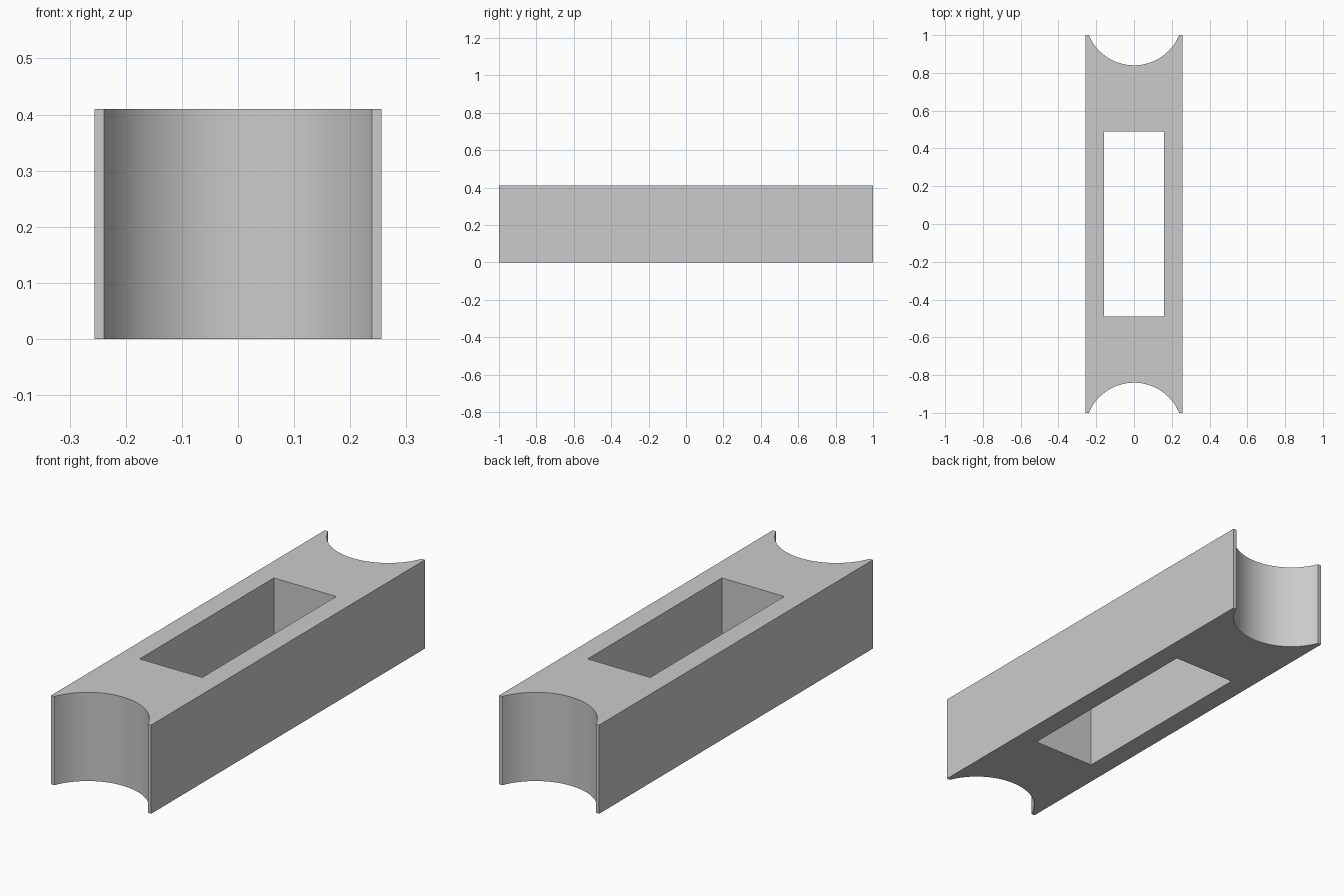
import bpy, bmesh, math

cube = bpy.data.objects.get("Cube")
if cube:
    bpy.data.objects.remove(cube, do_unlink=True)

HALF_WIDTH, HALF_LENGTH, HEIGHT = 0.256, 1.0, 0.41
SLOT_X, SLOT_Y = 0.16, 0.49
CHORD, DEPTH = 0.239, 0.16      # half chord and depth of the end scoops
SEGMENTS = 32

grey = bpy.data.materials.new("grey")
grey.use_nodes = True
colour = (0.6, 0.6, 0.6, 1)
grey.diffuse_color = colour
grey.node_tree.nodes["Principled BSDF"].inputs["Base Color"].default_value = colour


def end_profile(side):
    """Corner, concave arc, corner of one end, running counter-clockwise."""
    radius = (CHORD ** 2 + DEPTH ** 2) / (2 * DEPTH)
    centre = HALF_LENGTH - DEPTH + radius
    sweep = math.asin(CHORD / radius)
    points = [(HALF_WIDTH, HALF_LENGTH)]
    for i in range(SEGMENTS + 1):
        a = sweep * (1 - 2 * i / SEGMENTS)
        points.append((radius * math.sin(a), centre - radius * math.cos(a)))
    points.append((-HALF_WIDTH, HALF_LENGTH))
    return [(side * x, side * y) for x, y in points]


def add_loop(bm, points):
    verts = [bm.verts.new((x, y, 0)) for x, y in points]
    return [bm.edges.new((v, verts[i - 1])) for i, v in enumerate(verts)]


# Flat outline with the rectangular slot left open
bm = bmesh.new()
edges = add_loop(bm, end_profile(1) + end_profile(-1))
edges += add_loop(bm, [(SLOT_X, SLOT_Y), (-SLOT_X, SLOT_Y),
                       (-SLOT_X, -SLOT_Y), (SLOT_X, -SLOT_Y)])
bmesh.ops.triangle_fill(bm, edges=edges, use_beauty=True)

# Raise the outline into a solid block
raised = bmesh.ops.extrude_face_region(bm, geom=bm.faces[:])["geom"]
bmesh.ops.translate(bm, vec=(0, 0, HEIGHT),
                    verts=[g for g in raised if isinstance(g, bmesh.types.BMVert)])
bmesh.ops.recalc_face_normals(bm, faces=bm.faces[:])

mesh = bpy.data.meshes.new("slotted_block")
bm.to_mesh(mesh)
bm.free()
mesh.materials.append(grey)
block = bpy.data.objects.new("slotted_block", mesh)
bpy.context.collection.objects.link(block)

# Smooth scoops with crisp edges
bpy.ops.object.select_all(action="DESELECT")
block.select_set(True)
bpy.context.view_layer.objects.active = block
bpy.ops.object.shade_smooth_by_angle(angle=math.radians(30))
